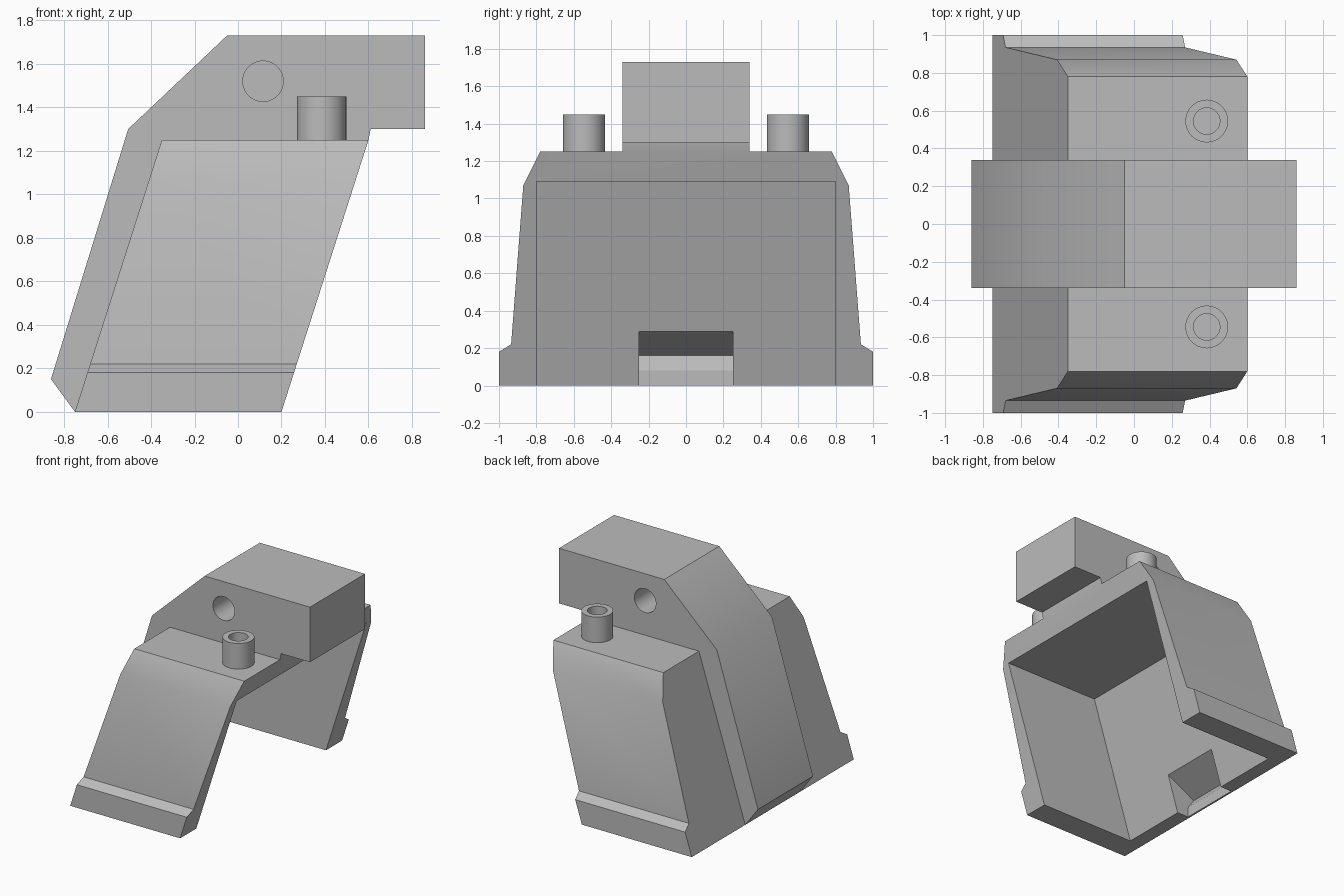
import bpy
import bmesh
from math import radians
from mathutils import Matrix, Vector

cube = bpy.data.objects.get("Cube")
if cube:
    bpy.data.objects.remove(cube, do_unlink=True)

# One plain grey for the whole model
grey = bpy.data.materials.new("plain_grey")
grey.use_nodes = True
grey.diffuse_color = (0.5, 0.5, 0.5, 1)
grey.node_tree.nodes["Principled BSDF"].inputs["Base Color"].default_value = (0.5, 0.5, 0.5, 1)

LEAN = 0.32  # sideways lean of the housing per unit of height


def finish(name, bm):
    bmesh.ops.recalc_face_normals(bm, faces=bm.faces)
    mesh = bpy.data.meshes.new(name)
    bm.to_mesh(mesh)
    bm.free()
    mesh.materials.append(grey)
    obj = bpy.data.objects.new(name, mesh)
    bpy.context.collection.objects.link(obj)
    return obj


def prism(name, points, along):
    bm = bmesh.new()
    face = bm.faces.new([bm.verts.new(p) for p in points])
    ext = bmesh.ops.extrude_face_region(bm, geom=[face])
    verts = [v for v in ext["geom"] if isinstance(v, bmesh.types.BMVert)]
    bmesh.ops.translate(bm, verts=verts, vec=Vector(along))
    return finish(name, bm)


def leaning_prism(name, outline, x0, x1):
    """Mirrored (y, z) half outline, swept along x and leaning with height."""
    full = outline + [(-y, z) for y, z in reversed(outline)]
    return prism(name, [(x0 + LEAN * z, y, z) for y, z in full], (x1 - x0, 0, 0))


def side_prism(name, outline, half_width):
    return prism(name, [(x, -half_width, z) for x, z in outline], (0, 2 * half_width, 0))


def select_only(obj):
    bpy.ops.object.select_all(action="DESELECT")
    obj.select_set(True)
    bpy.context.view_layer.objects.active = obj


def combine(target, tool, operation):
    tool.hide_render = True
    mod = target.modifiers.new("combine", "BOOLEAN")
    mod.operation = operation
    mod.solver = "EXACT"
    mod.object = tool
    select_only(target)
    bpy.ops.object.modifier_apply(modifier=mod.name)
    bpy.data.objects.remove(tool, do_unlink=True)


def smooth(obj):
    select_only(obj)
    bpy.ops.object.shade_smooth_by_angle(angle=radians(30))


# Leaning housing, hollow and open below and to one side
housing = leaning_prism("housing", [(1, 0), (1, 0.18), (0.935, 0.22), (0.87, 1.07), (0.78, 1.25)], -0.75, 0.2)
cavity = leaning_prism("cavity_cutter", [(0.8, -0.2), (0.8, 1.09)], -0.635, 0.6)
combine(housing, cavity, "DIFFERENCE")

# Central rib running up the closed wall into an overhanging block
rib = side_prism("rib", [(-0.86, 0.15), (-0.75, 0), (-0.7, 0), (-0.316, 1.2), (0.5, 1.2), (0.6, 1.25),
                         (0.61, 1.3), (0.86, 1.3), (0.86, 1.73), (-0.05, 1.73), (-0.505, 1.3)], 0.34)
combine(housing, rib, "UNION")

# Catch notch at the foot of the inner wall
notch = side_prism("notch_cutter", [(-0.735, -0.1), (-0.735, 0.08), (-0.79, 0.16), (-0.542, 0.29),
                                    (-0.45, 0.29), (-0.45, -0.1)], 0.25)
combine(housing, notch, "DIFFERENCE")

# Blind pivot hole in each side of the block
for side in (-1, 1):
    bm = bmesh.new()
    bmesh.ops.create_cone(bm, cap_ends=True, segments=48, radius1=0.093, radius2=0.093, depth=0.5,
                          matrix=Matrix.Translation((0.115, side * 0.34, 1.52)) @ Matrix.Rotation(radians(90), 4, "X"))
    combine(housing, finish("hole_cutter", bm), "DIFFERENCE")
smooth(housing)

# Hollow pegs on the top
for side, label in ((-1, "front"), (1, "back")):
    bm = bmesh.new()
    bmesh.ops.create_cone(bm, cap_ends=True, segments=48, radius1=0.113, radius2=0.113, depth=0.25,
                          matrix=Matrix.Translation((0.385, side * 0.545, 1.325)))
    top = max(bm.faces, key=lambda f: f.calc_center_median().z)
    bmesh.ops.inset_region(bm, faces=[top], thickness=0.043)
    ext = bmesh.ops.extrude_face_region(bm, geom=[top])
    bmesh.ops.translate(bm, vec=(0, 0, -0.19),
                        verts=[v for v in ext["geom"] if isinstance(v, bmesh.types.BMVert)])
    if top.is_valid:
        bmesh.ops.delete(bm, geom=[top], context="FACES_ONLY")
    smooth(finish(label + "_peg", bm))
